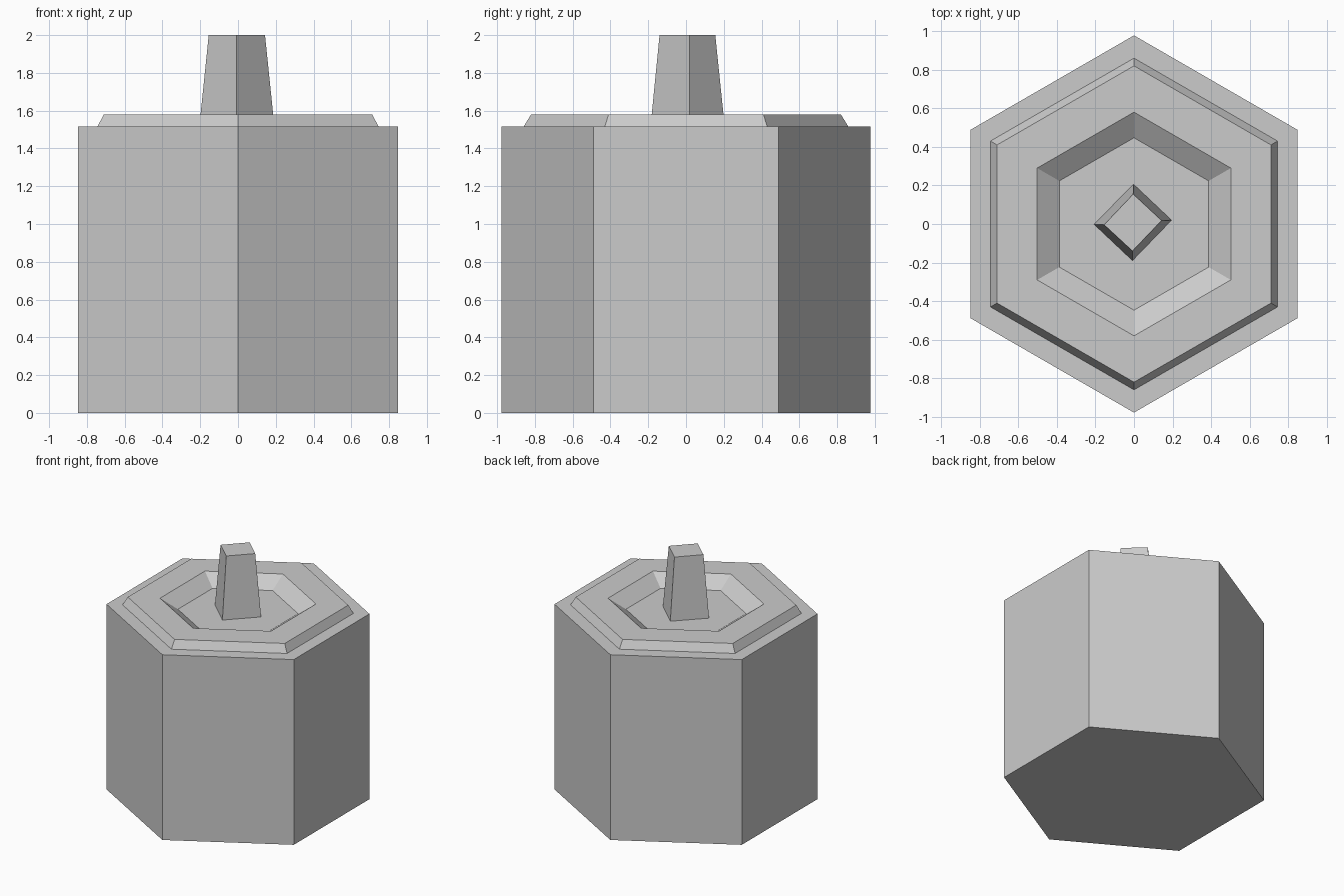
import bpy, bmesh
from math import sin, cos, pi

if "Cube" in bpy.data.objects:
    bpy.data.objects.remove(bpy.data.objects["Cube"])


def ring(radius, z):
    """Hexagon with corners on the y axis."""
    return [(radius * cos(pi / 6 + i * pi / 3), radius * sin(pi / 6 + i * pi / 3), z) for i in range(6)]


def loft(name, loops):
    """Join successive loops with flat sides and cap both ends."""
    bm = bmesh.new()
    rows = [[bm.verts.new(p) for p in loop] for loop in loops]
    n = len(rows[0])
    for a, b in zip(rows, rows[1:]):
        for i in range(n):
            j = (i + 1) % n
            bm.faces.new((a[i], a[j], b[j], b[i]))
    bm.faces.new(rows[0][::-1])
    bm.faces.new(rows[-1])
    bmesh.ops.recalc_face_normals(bm, faces=bm.faces)
    mesh = bpy.data.meshes.new(name)
    bm.to_mesh(mesh)
    bm.free()
    obj = bpy.data.objects.new(name, mesh)
    bpy.context.collection.objects.link(obj)
    return obj


# Hexagonal body with raised, bevelled rim and sunken floor
profile = [(0.978, 0), (0.978, 1.515), (0.86, 1.515), (0.82, 1.58),
           (0.58, 1.58), (0.447, 1.495)]
loft("hexagonal_body", [ring(r, z) for r, z in profile])

# Slightly skewed, tapering four-sided wick
base = [(0.195, 0.02), (-0.003, 0.207), (-0.207, -0.002), (-0.008, -0.19)]
tip = [(0.143, 0.018), (-0.004, 0.155), (-0.155, -0.004), (-0.008, -0.14)]
loft("wick", [[(x, y, 1.495) for x, y in base], [(x, y, 2.0) for x, y in tip]])
